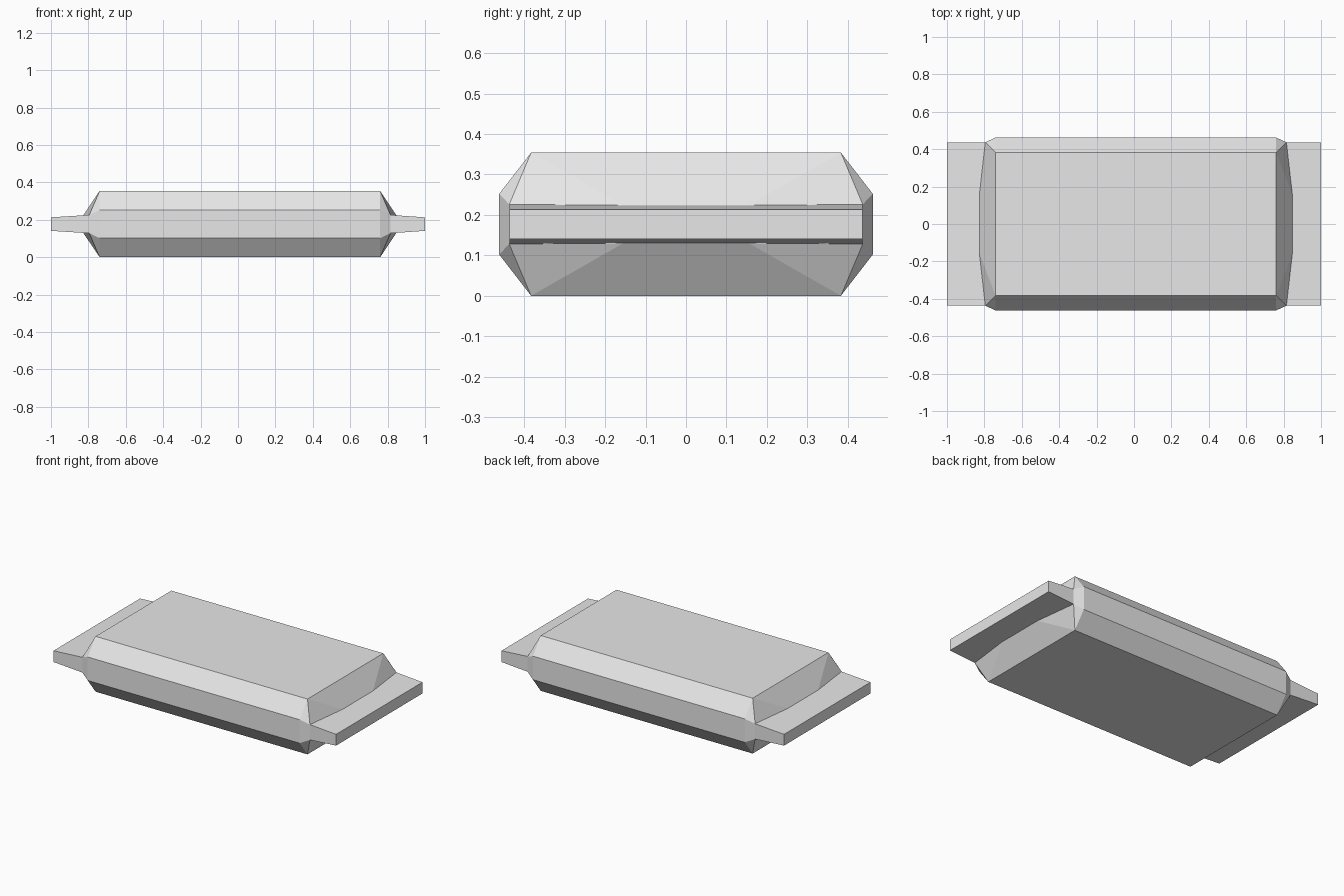
import bpy
import bmesh

cube = bpy.data.objects.get("Cube")
if cube:
    bpy.data.objects.remove(cube, do_unlink=True)

grey = bpy.data.materials.new("light grey")
grey.use_nodes = True
colour = (0.8, 0.8, 0.8, 1)
grey.diffuse_color = colour
grey.node_tree.nodes["Principled BSDF"].inputs["Base Color"].default_value = colour

SHIFT = 0.01          # the body sits slightly towards +x
MID = 0.177           # mid height of the body
ROOT = 0.805          # where the flange meets the body corners
ROOT_HALF = 0.049     # half thickness of the flange at its root
TIP_HALF = 0.036      # half thickness of the flange at its tip
FLANGE_Y = 0.437


def hull_object(name, points, open_x=None):
    """Flat-faced convex solid; faces lying wholly on x = open_x are left out."""
    bm = bmesh.new()
    for p in points:
        bm.verts.new(p)
    bmesh.ops.convex_hull(bm, input=bm.verts[:])
    bmesh.ops.dissolve_limit(bm, angle_limit=0.01, verts=bm.verts[:], edges=bm.edges[:])
    if open_x is not None:
        inner = [f for f in bm.faces if all(abs(v.co.x - open_x) < 1e-4 for v in f.verts)]
        bmesh.ops.delete(bm, geom=inner, context='FACES')
    bmesh.ops.recalc_face_normals(bm, faces=bm.faces[:])
    mesh = bpy.data.meshes.new(name)
    bm.to_mesh(mesh)
    bm.free()
    mesh.materials.append(grey)
    obj = bpy.data.objects.new(name, mesh)
    bpy.context.collection.objects.link(obj)
    return obj


# Bevelled slab body: one corner's points, repeated in all eight octants
corner = [
    (0.75, 0.383, 0.177),         # rim of top and bottom
    (0.75, 0.462, 0.075),         # edge of the long side walls
    (ROOT, FLANGE_Y, ROOT_HALF),  # chamfered corner at the flange
    (0.837, 0.155, 0.047),        # bowed end
]
signs = (-1, 1)
hull_object("body", [(SHIFT + sx * x, sy * y, MID + sz * z)
                     for x, y, z in corner
                     for sx in signs for sy in signs for sz in signs])

# Tapered flange at each end
for side, name in ((1, "left_flange"), (-1, "right_flange")):
    root_x = SHIFT + side * ROOT
    hull_object(name, [(x, sy * FLANGE_Y, MID + sz * half)
                       for x, half in ((root_x, ROOT_HALF), (side, TIP_HALF))
                       for sy in signs for sz in signs], open_x=root_x)
